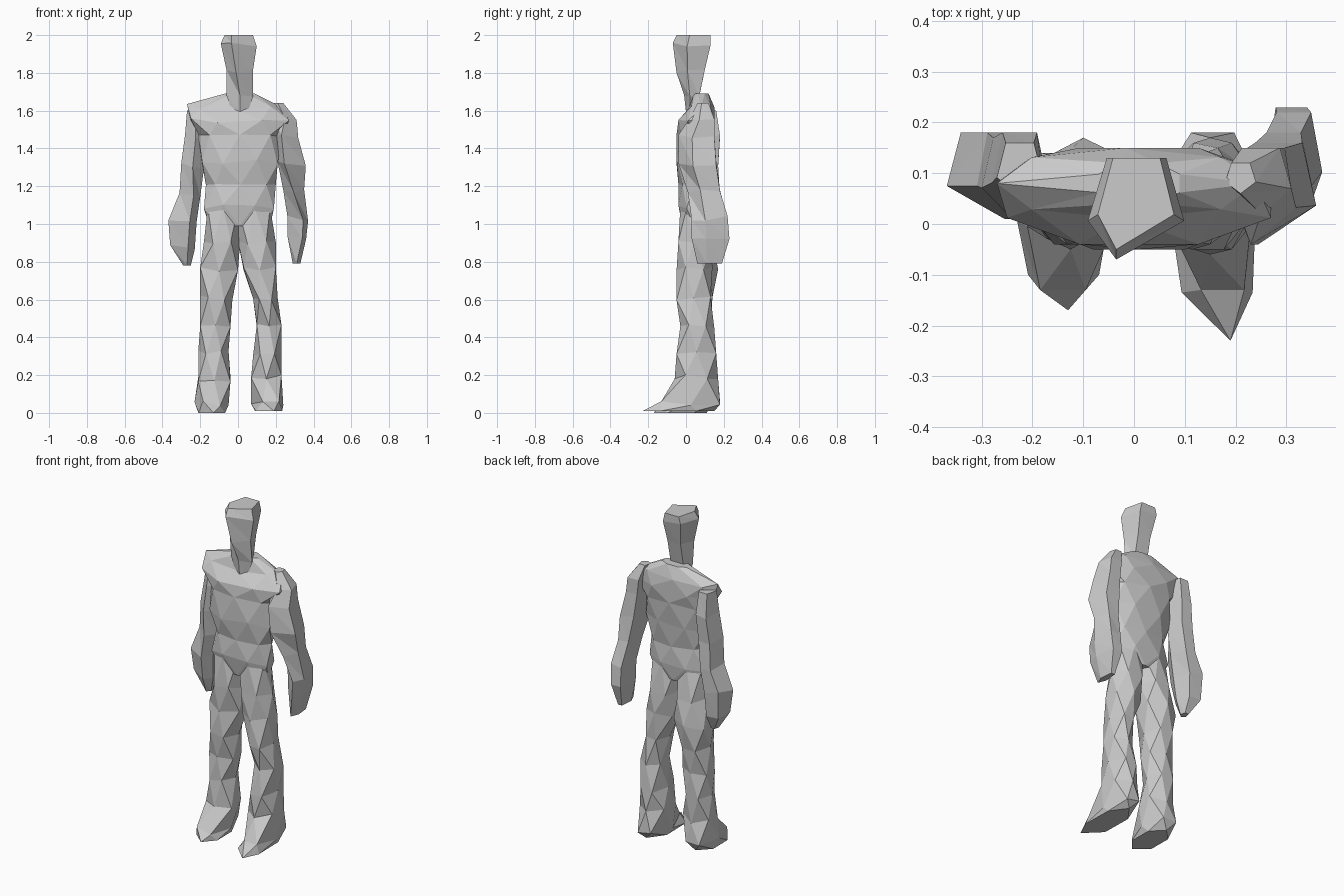
import bpy
import bmesh
import math
import random

random.seed(4)

default_cube = bpy.data.objects.get("Cube")
if default_cube:
    bpy.data.objects.remove(default_cube, do_unlink=True)

# One plain clay colour for the whole figure
clay = bpy.data.materials.new("clay_grey")
clay.use_nodes = True
clay_colour = (0.6, 0.6, 0.6, 1)
clay.diffuse_color = clay_colour
clay.node_tree.nodes["Principled BSDF"].inputs["Base Color"].default_value = clay_colour


def fit(values, low, high):
    """Stretch values so that they exactly span low to high."""
    smallest, largest = min(values), max(values)
    return [low + (v - smallest) / (largest - smallest) * (high - low) for v in values]


def ring_points(section, sides, turn, boxy, lean, jitter):
    """Faceted outline inside a box; lean shifts its front point sideways."""
    height, left, right, front, back = section
    angles = [math.tau * (k + turn) / sides - math.pi / 2 for k in range(sides)]

    def soften(value):
        return math.copysign(abs(value) ** boxy, value)

    xs = fit([soften(math.cos(a)) for a in angles], left, right)
    ys = fit([soften(math.sin(a)) for a in angles], front, back)
    points = []
    for x, y, a in zip(xs, ys, angles):
        x += lean * max(0, -math.sin(a)) ** 3
        wobble = random.uniform(-jitter, jitter)
        points.append((x / 100, y / 100, max(0, height + wobble) / 100))
    return points


def loft(name, sections, sides=6, boxy=1, leans=None, twist=True, jitter=1.5):
    """Bridge sections (height, left, right, front, back; in hundredths)."""
    bm = bmesh.new()
    rings = []
    for i, section in enumerate(sections):
        turn = 0.5 * (i % 2) if twist else 0
        lean = leans.get(i, 0) if leans else 0
        end = i in (0, len(sections) - 1)
        points = ring_points(section, sides, turn, boxy, lean, 0 if end else jitter)
        rings.append([bm.verts.new(p) for p in points])
    for i, (low, high) in enumerate(zip(rings, rings[1:])):
        for k in range(sides):
            n = (k + 1) % sides
            if i % 2 and twist:
                bm.faces.new((low[k], low[n], high[n]))
                bm.faces.new((low[k], high[n], high[k]))
            else:
                bm.faces.new((low[k], low[n], high[k]))
                bm.faces.new((low[n], high[n], high[k]))
    bm.faces.new(rings[0])
    bm.faces.new(rings[-1])
    bmesh.ops.recalc_face_normals(bm, faces=bm.faces)
    bmesh.ops.triangulate(bm, faces=[f for f in bm.faces if len(f.verts) > 4])
    mesh = bpy.data.meshes.new(name)
    bm.to_mesh(mesh)
    bm.free()
    mesh.materials.append(clay)
    part = bpy.data.objects.new(name, mesh)
    bpy.context.collection.objects.link(part)
    return part


# Trunk from hips to the base of the neck
loft("torso", [
    (99, -15, 17, -2, 11),
    (109, -18, 19, -4, 12),
    (120, -17, 20, -4, 12),
    (133, -19, 21, -5, 13),
    (146, -21, 23, -5, 15),
    (155, -25, 27, -4, 15),
    (162, -27, 24, 1, 15),
    (169, -7, 9, 4, 12),
], sides=8, boxy=0.9)

# Wedge head narrowing down into the neck
loft("head", [
    (159, -3, 5, 0, 5),
    (168, -6, 8, -1, 7),
    (181, -6, 8, -5, 10),
    (195, -9, 10, -7, 13),
    (200, -7, 8, -5, 13),
], sides=5, leans={2: -2, 3: -4, 4: -4}, twist=False, jitter=1)

# Arms, from fingertips up to the shoulder
loft("right_arm", [
    (78, -29, -25, 8, 13),
    (88, -36, -23, 4, 17),
    (102, -37, -22, 1, 18),
    (116, -31, -20, 1, 18),
    (131, -30, -18, 1, 17),
    (146, -28, -17, 2, 18),
    (160, -27, -18, 5, 16),
], sides=5, leans={1: 3, 2: 4, 3: 2}, twist=False)
loft("left_arm", [
    (79, 29, 33, 6, 19),
    (93, 26, 36, 3, 23),
    (103, 26, 37, 3, 22),
    (117, 24, 35, 1, 18),
    (132, 21, 36, -4, 16),
    (146, 20, 32, -4, 15),
    (155, 19, 31, 2, 15),
    (164, 18, 24, 6, 12),
], sides=5, leans={1: 3, 2: 3, 4: -4, 5: -3}, twist=False)

# Legs, from the sole up to the hip, with pointed toes
loft("right_leg", [
    (0, -21, -7, -17, 11),
    (5, -23, -5, -13, 14),
    (18, -21, -4, -5, 13),
    (32, -21, -5, -3, 13),
    (46, -20, -4, -3, 13),
    (61, -20, -3, -4, 14),
    (76, -20, 0, -4, 17),
    (90, -18, 1, -4, 14),
    (109, -16, 0, -3, 11),
], leans={0: 1})
loft("left_leg", [
    (1, 9, 23, -23, 15),
    (5, 7, 24, -13, 18),
    (19, 7, 23, -6, 17),
    (31, 8, 23, -5, 16),
    (46, 10, 23, -3, 15),
    (60, 8, 21, -5, 13),
    (76, 3, 20, -5, 14),
    (90, 0, 20, -4, 13),
    (109, 0, 17, -3, 11),
], leans={0: 3, 1: 3})
